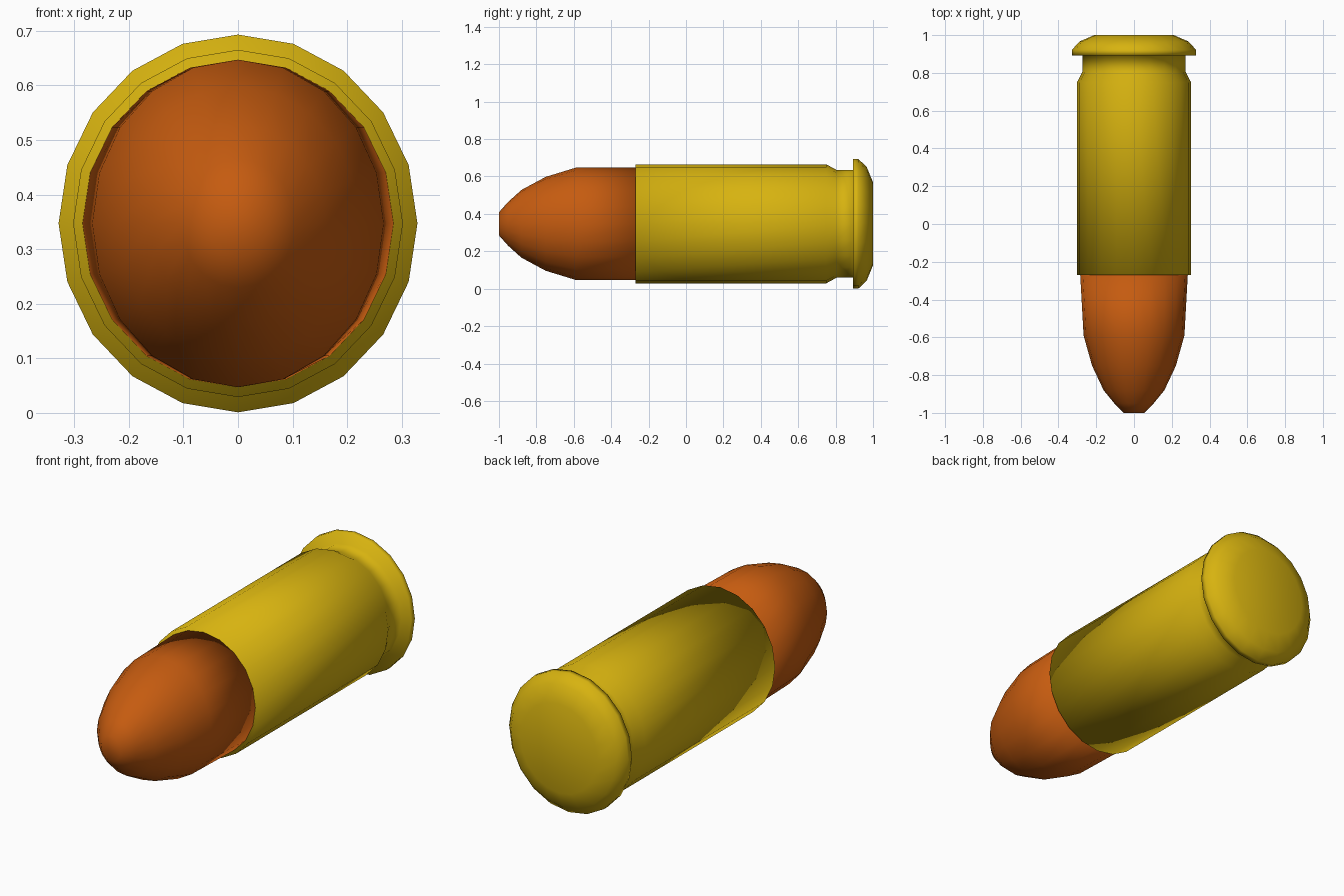
import bpy
import bmesh
from math import cos, sin, tau

SIDES = 20
CENTRE_Z = 0.347
SQUASH = 0.95  # width relative to height

if "Cube" in bpy.data.objects:
    bpy.data.objects.remove(bpy.data.objects["Cube"], do_unlink=True)


def make_material(name, rgb):
    mat = bpy.data.materials.new(name)
    mat.use_nodes = True
    mat.diffuse_color = (*rgb, 1)
    bsdf = next(n for n in mat.node_tree.nodes if n.type == "BSDF_PRINCIPLED")
    bsdf.inputs["Base Color"].default_value = (*rgb, 1)
    return mat


def lathe(name, profile, mat):
    """Sweep (y, half width, half height) stations into a closed smooth solid."""
    bm = bmesh.new()
    rings = []
    for y, rx, rz in profile:
        angles = [tau * i / SIDES for i in range(SIDES)]
        rings.append([bm.verts.new((rx * cos(a), y, CENTRE_Z + rz * sin(a)))
                      for a in angles])
    for a, b in zip(rings, rings[1:]):
        for i in range(SIDES):
            j = (i + 1) % SIDES
            bm.faces.new((a[i], a[j], b[j], b[i]))
    bm.faces.new(rings[0])
    bm.faces.new(rings[-1])
    bmesh.ops.recalc_face_normals(bm, faces=bm.faces)
    for face in bm.faces:
        face.smooth = True
    mesh = bpy.data.meshes.new(name)
    bm.to_mesh(mesh)
    bm.free()
    mesh.materials.append(mat)
    obj = bpy.data.objects.new(name, mesh)
    bpy.context.collection.objects.link(obj)
    return obj


brass = make_material("yellow_brass", (0.68, 0.45, 0.005))
copper = make_material("orange_copper", (0.56, 0.105, 0.005))

# Casing: flat mouth, straight body, extractor groove, bevelled rim
casing = [(-0.27, 0.318), (0.75, 0.318), (0.805, 0.288), (0.893, 0.288),
          (0.893, 0.346), (0.922, 0.346), (0.966, 0.304), (1.0, 0.222)]
lathe("casing", [(y, r * SQUASH, r) for y, r in casing], brass)

# Bullet: body narrowing in width only, then a rounded nose with a blunt tip
lathe("bullet", [(-1.0, 0.055, 0.062), (-0.95, 0.104, 0.118),
                 (-0.88, 0.161, 0.181), (-0.75, 0.222, 0.251),
                 (-0.59, 0.267, 0.3), (-0.265, 0.285, 0.3)], copper)
